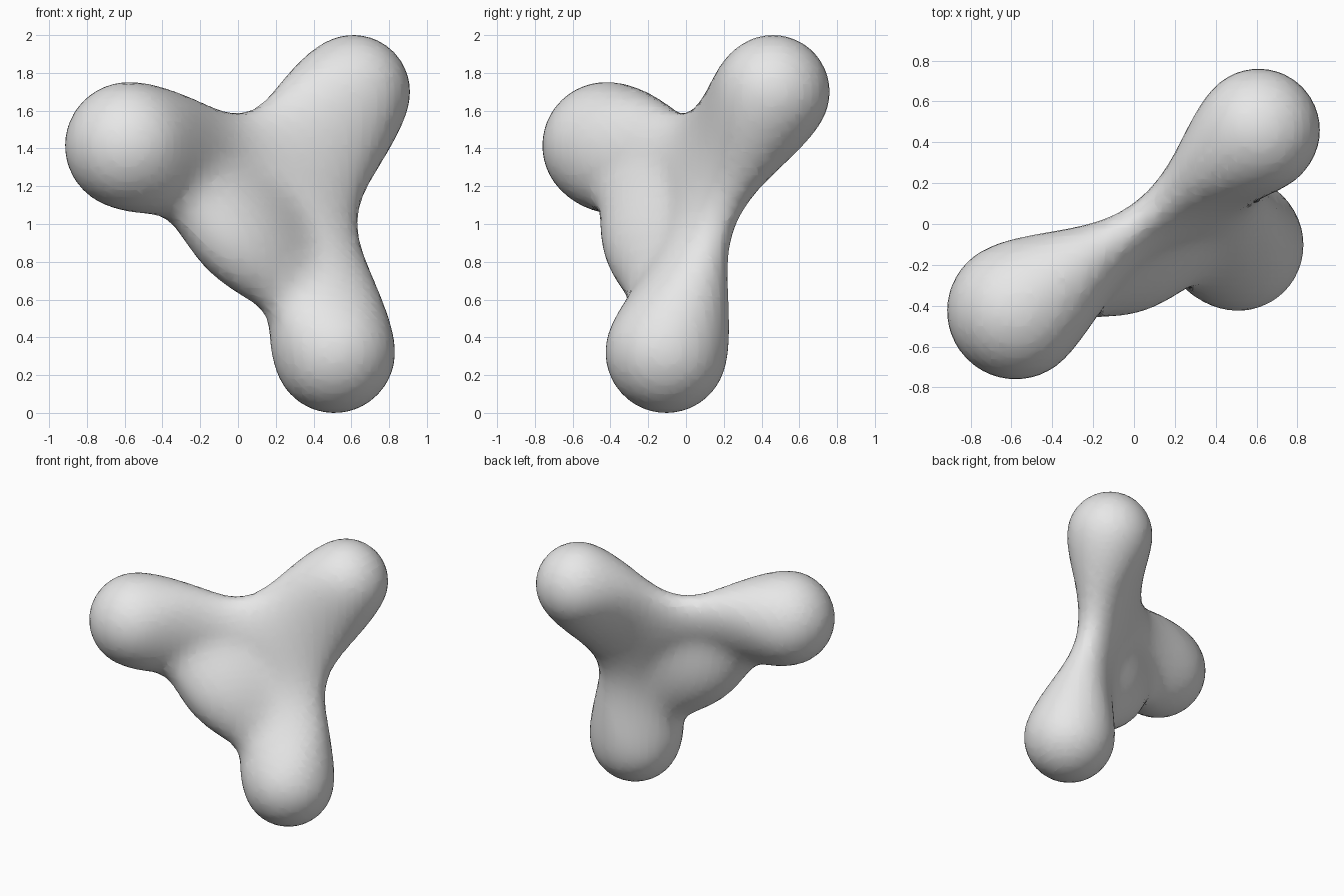
import bpy

cube = bpy.data.objects.get("Cube")
if cube:
    bpy.data.objects.remove(cube, do_unlink=True)

REACH = 1.533       # how far each lobe blends
THRESHOLD = 0.6

# Lobes: centre and surface radius
lobes = [
    ((-0.58, -0.425, 1.415), 0.335),  # right front lobe
    ((0.61, 0.46, 1.70), 0.30),       # left back lobe
    ((0.51, -0.105, 0.32), 0.32),     # bottom lobe
]

soft = bpy.data.metaballs.new("soft_lobes")
soft.threshold = THRESHOLD
soft.resolution = 0.04
soft.render_resolution = 0.04


def add_ball(centre, reach, strength):
    """One soft ball that melts into its neighbours."""
    ball = soft.elements.new(type='BALL')
    ball.co = centre
    ball.radius = reach
    ball.stiffness = strength * THRESHOLD


# The strength puts a lone ball's surface at the wanted radius
for centre, radius in lobes:
    add_ball(centre, REACH, 1 / (1 - (radius / REACH) ** 2) ** 3)

# Faint ball that fills out the web between the front and bottom lobes
add_ball((-0.035, -0.265, 0.867), 0.55, 0.165)

soft_object = bpy.data.objects.new("soft_lobes", soft)
bpy.context.collection.objects.link(soft_object)
bpy.context.view_layer.update()

# Turn the soft balls into one solid mesh
depsgraph = bpy.context.evaluated_depsgraph_get()
mesh = bpy.data.meshes.new_from_object(soft_object.evaluated_get(depsgraph))
mesh.name = "three_lobed_body"
bpy.data.objects.remove(soft_object, do_unlink=True)
body = bpy.data.objects.new("three_lobed_body", mesh)
bpy.context.collection.objects.link(body)
for p in mesh.polygons:
    p.use_smooth = True

# Plain grey
grey = bpy.data.materials.new("plain_grey")
grey.use_nodes = True
colour = (0.8, 0.8, 0.8, 1)
grey.diffuse_color = colour
grey.node_tree.nodes["Principled BSDF"].inputs["Base Color"].default_value = colour
mesh.materials.clear()
mesh.materials.append(grey)
